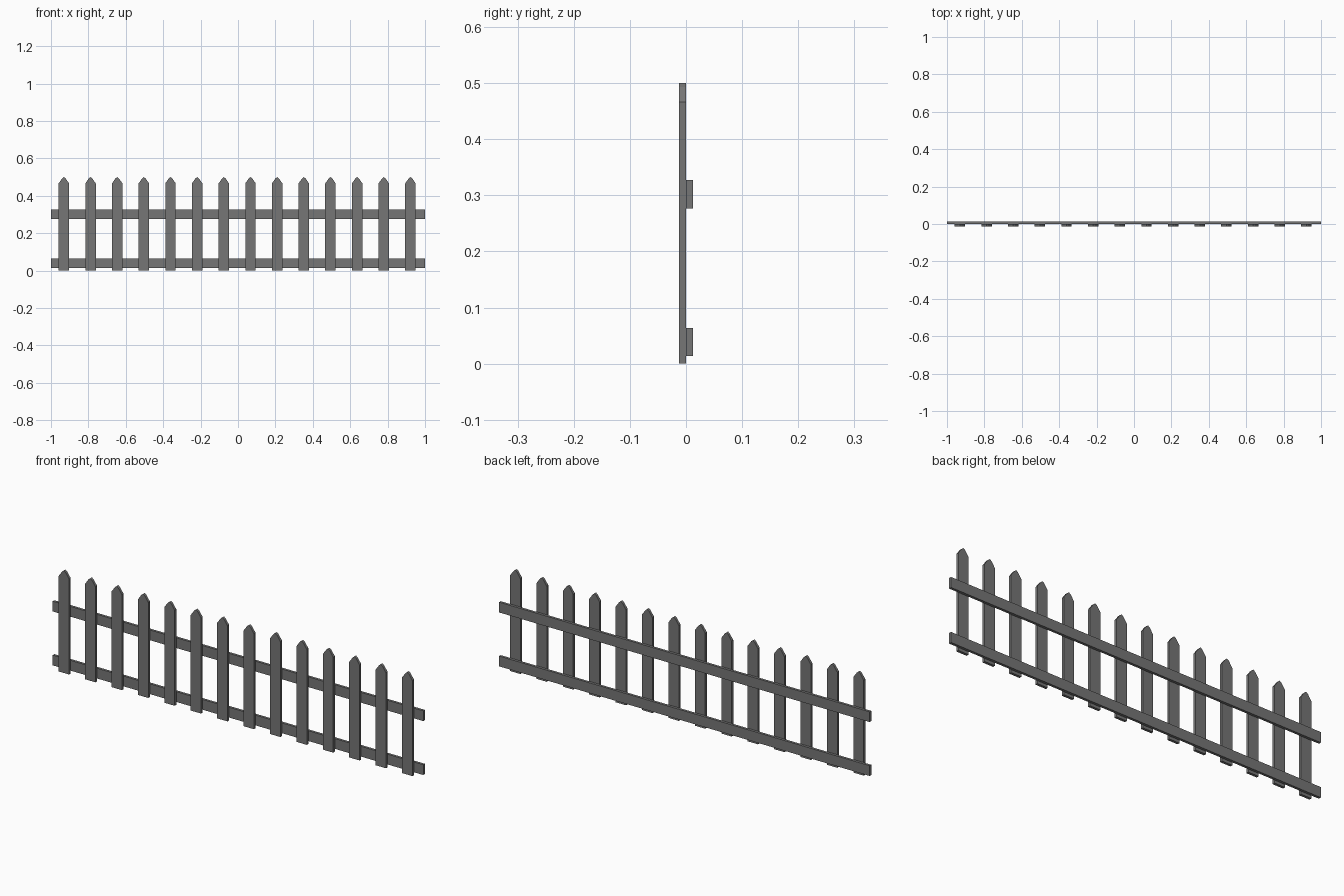
import bpy
import bmesh

cube = bpy.data.objects.get("Cube")
if cube:
    bpy.data.objects.remove(cube, do_unlink=True)

# Single weathered grey for the whole fence
grey = bpy.data.materials.new("weathered_grey")
grey.use_nodes = True
colour = (0.18, 0.18, 0.18, 1)
grey.diffuse_color = colour
grey.node_tree.nodes["Principled BSDF"].inputs["Base Color"].default_value = colour


def board(name, outline, y_front, y_back, x=0):
    """Extrude an x-z outline from y_front to y_back."""
    bm = bmesh.new()
    face = bm.faces.new([bm.verts.new((px, y_front, pz)) for px, pz in outline])
    extruded = bmesh.ops.extrude_face_region(bm, geom=[face])["geom"]
    verts = [v for v in extruded if isinstance(v, bmesh.types.BMVert)]
    bmesh.ops.translate(bm, verts=verts, vec=(0, y_back - y_front, 0))
    bmesh.ops.recalc_face_normals(bm, faces=bm.faces)
    mesh = bpy.data.meshes.new(name)
    bm.to_mesh(mesh)
    bm.free()
    mesh.materials.append(grey)
    obj = bpy.data.objects.new(name, mesh)
    obj.location.x = x
    bpy.context.collection.objects.link(obj)
    return obj


# Pickets with blunt pointed tops
HALF = 0.028
COUNT = 14
right_side = [(HALF, 0), (HALF, 0.466), (0.009, 0.493)]
left_side = [(-px, pz) for px, pz in reversed(right_side)]
picket = right_side + [(0, 0.5)] + left_side
first, last = -0.931, 0.922
for i in range(COUNT):
    x = first + (last - first) * i / (COUNT - 1)
    board(f"picket_{i + 1}", picket, -0.0125, 0, x)

# Horizontal rails behind the pickets
for name, low in (("lower_rail", 0.014), ("upper_rail", 0.277)):
    high = low + 0.05
    board(name, [(-1, low), (1, low), (1, high), (-1, high)], 0, 0.0125)
